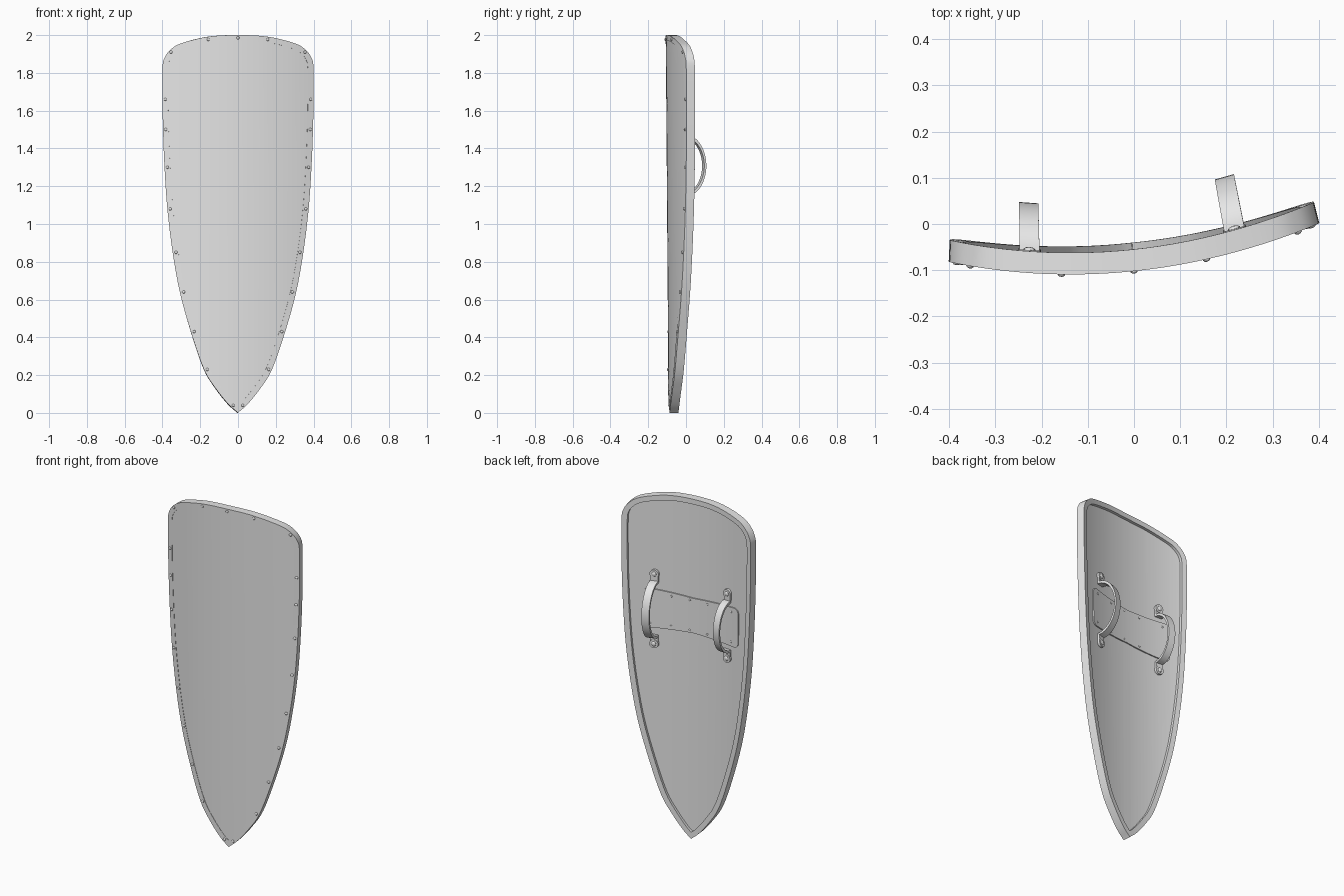
import bpy, bmesh, math
from mathutils import Vector

if "Cube" in bpy.data.objects:
    bpy.data.objects.remove(bpy.data.objects["Cube"], do_unlink=True)

grey = bpy.data.materials.new("plain_grey")
grey.use_nodes = True
grey.diffuse_color = (0.8, 0.8, 0.8, 1)
grey.node_tree.nodes["Principled BSDF"].inputs["Base Color"].default_value = grey.diffuse_color

THICK, RIM, PANEL_BACK, MID_Z = 0.047, 0.03, 0.03, 1.31


def warp(co):
    """Wrap a flat part (y = height behind the front) onto the bowed shield."""
    x, h, z = co
    lean = Vector((-0.104 - 0.378 * x, 1)).normalized()
    y = -0.102 + 0.104 * x + 0.378 * x * x + 0.0075 * (2 - z)
    return Vector((x + lean.x * h, y + lean.y * h, z))


def finish(bm, name):
    bmesh.ops.recalc_face_normals(bm, faces=bm.faces)
    for v in bm.verts:
        v.co = warp(v.co)
    mesh = bpy.data.meshes.new(name)
    bm.to_mesh(mesh)
    bm.free()
    mesh.materials.append(grey)
    ob = bpy.data.objects.new(name, mesh)
    bpy.context.collection.objects.link(ob)
    bpy.ops.object.select_all(action="DESELECT")
    ob.select_set(True)
    bpy.context.view_layer.objects.active = ob
    bpy.ops.object.shade_smooth_by_angle(angle=math.radians(35))
    return ob


def spline(pts, steps):
    """Catmull-Rom curve through the inner points; the ends only steer."""
    out = []
    for a, b, c, d in zip(pts, pts[1:], pts[2:], pts[3:]):
        for i in range(steps):
            t = i / steps
            out.append(0.5 * (2 * b + (c - a) * t + (2 * a - 5 * b + 4 * c - d) * t * t
                              + (3 * b - a - 3 * c + d) * t ** 3))
    return out


def inset(loop, d):
    out = []
    for i, p in enumerate(loop):
        e1 = (p - loop[i - 1]).normalized()
        e2 = (loop[(i + 1) % len(loop)] - p).normalized()
        n1, n2 = Vector((-e1.y, e1.x)), Vector((-e2.y, e2.x))
        out.append(p + (n1 + n2) * d / (1 + n1.dot(n2)))
    return out


def sheet(name, loop, low, high):
    """Filled outline cut into strips, thickened, then wrapped."""
    bm = bmesh.new()
    bm.faces.new([bm.verts.new((p.x, low, p.y)) for p in loop])
    for i in range(-15, 16):
        bmesh.ops.bisect_plane(bm, geom=bm.verts[:] + bm.edges[:] + bm.faces[:],
                               plane_co=(i * 0.025, 0, 0), plane_no=(1, 0, 0))
    grown = bmesh.ops.extrude_face_region(bm, geom=bm.faces[:], use_keep_orig=True)
    for v in grown["geom"]:
        if isinstance(v, bmesh.types.BMVert):
            v.co.y = high
    return finish(bm, name)


def rivets(name, spots, height, radius, bulge):
    bm = bmesh.new()
    for x, z in spots:
        new = bmesh.ops.create_uvsphere(bm, u_segments=10, v_segments=6, radius=radius)
        for v in new["verts"]:
            v.co = Vector((v.co.x + x, v.co.y * bulge + height, v.co.z + z))
    return finish(bm, name)


# Shield outline, right half then mirrored
half = [Vector(p) for p in (
    (-.03, -.04), (0, 0), (.05, .045), (.115, .125), (.18, .23), (.25, .43), (.308, .64),
    (.346, .85), (.374, 1.08), (.389, 1.3), (.397, 1.5), (.4, 1.66), (.4, 1.82),
    (.391, 1.875), (.36, 1.92), (.3, 1.957), (.155, 1.992), (0, 2), (-.155, 1.992))]
side = spline(half, 5) + [Vector((0, 2))]
outline = side + [Vector((-p.x, p.y)) for p in reversed(side[1:-1])]
inner = inset(outline, RIM)

# Rim: rectangular band swept around the outline
bm = bmesh.new()
rings = [[bm.verts.new((p.x, h, p.y)) for p in loop]
         for loop, h in ((outline, 0), (outline, THICK), (inner, THICK), (inner, 0))]
for k in range(4):
    a, b = rings[k], rings[(k + 1) % 4]
    for i in range(len(a)):
        j = (i + 1) % len(a)
        bm.faces.new((a[i], a[j], b[j], b[i]))
finish(bm, "rim")

# Main curved board, just behind the rim face
sheet("board", inset(outline, RIM - 0.004), 0.002, PANEL_BACK)

# Rivets around the front rim
right_spots = [(.355, 1.91), (.385, 1.66), (.382, 1.5), (.374, 1.3), (.359, 1.08), (.328, .85),
               (.288, .64), (.232, .43), (.163, .23), (.025, .04), (.157, 1.977)]
rivets("rim_rivets", right_spots + [(-x, z) for x, z in right_spots] + [(0, 1.985)],
       0, 0.008, 0.7)

# Arm pad with rounded corners and a slight waist
pad = []
for cx, cz, start in ((.26, .085, 0), (-.27, .085, 90), (-.27, -.085, 180), (.26, -.085, 270)):
    for k in range(6):
        a = math.radians(start + k * 18)
        pad.append(Vector((cx + .03 * math.cos(a), MID_Z + cz + .03 * math.sin(a))))
    if start in (0, 180):
        pad.append(Vector((0, MID_Z + math.copysign(.102, cz))))
sheet("arm_pad", pad, PANEL_BACK - 0.002, PANEL_BACK + 0.007)
rivets("pad_rivets", [(x, MID_Z + s * .088) for x in (.25, .13, .02, -.09, -.25) for s in (-1, 1)],
       PANEL_BACK + 0.007, 0.006, 0.6)


# Straps: flat tabs joined by a bowed loop, with washers and rivets
def strap(name, x, reach, rise):
    base, wide, thick = PANEL_BACK + 0.002, 0.022, 0.011
    arc = [(math.cos(a), math.sin(a)) for a in (math.pi * i / 24 for i in range(25))]
    outer = [(reach + .045, thick)] + [(reach * c, thick + (rise - thick) * s) for c, s in arc]
    under = [(reach + .045, 0)] + [((reach - thick) * c, (rise - thick) * s) for c, s in arc]
    outer.append((-reach - .045, thick))
    under.append((-reach - .045, 0))
    bm = bmesh.new()
    rows = [[bm.verts.new((x + sx, base + h, MID_Z + dz))
             for sx, (dz, h) in ((-wide, o), (wide, o), (wide, u), (-wide, u))]
            for o, u in zip(outer, under)]
    for r, s in zip(rows, rows[1:]):
        for k in range(4):
            m = (k + 1) % 4
            bm.faces.new((r[k], r[m], s[m], s[k]))
    bm.faces.new(rows[0])
    bm.faces.new(rows[-1])
    for sign in (-1, 1):
        new = bmesh.ops.create_cone(bm, cap_ends=True, segments=20, radius1=.025,
                                    radius2=.025, depth=.014)
        for v in new["verts"]:
            v.co = Vector((x + v.co.x, base + .007 + v.co.z,
                           MID_Z + sign * (reach + .04) + v.co.y))
    finish(bm, name)
    rivets(name + "_rivets", [(x, MID_Z + s * (reach + .04)) for s in (-1, 1)],
           base + .014, .014, .5)


strap("left_strap", .225, .165, .127)
strap("right_strap", -.225, .15, .115)
